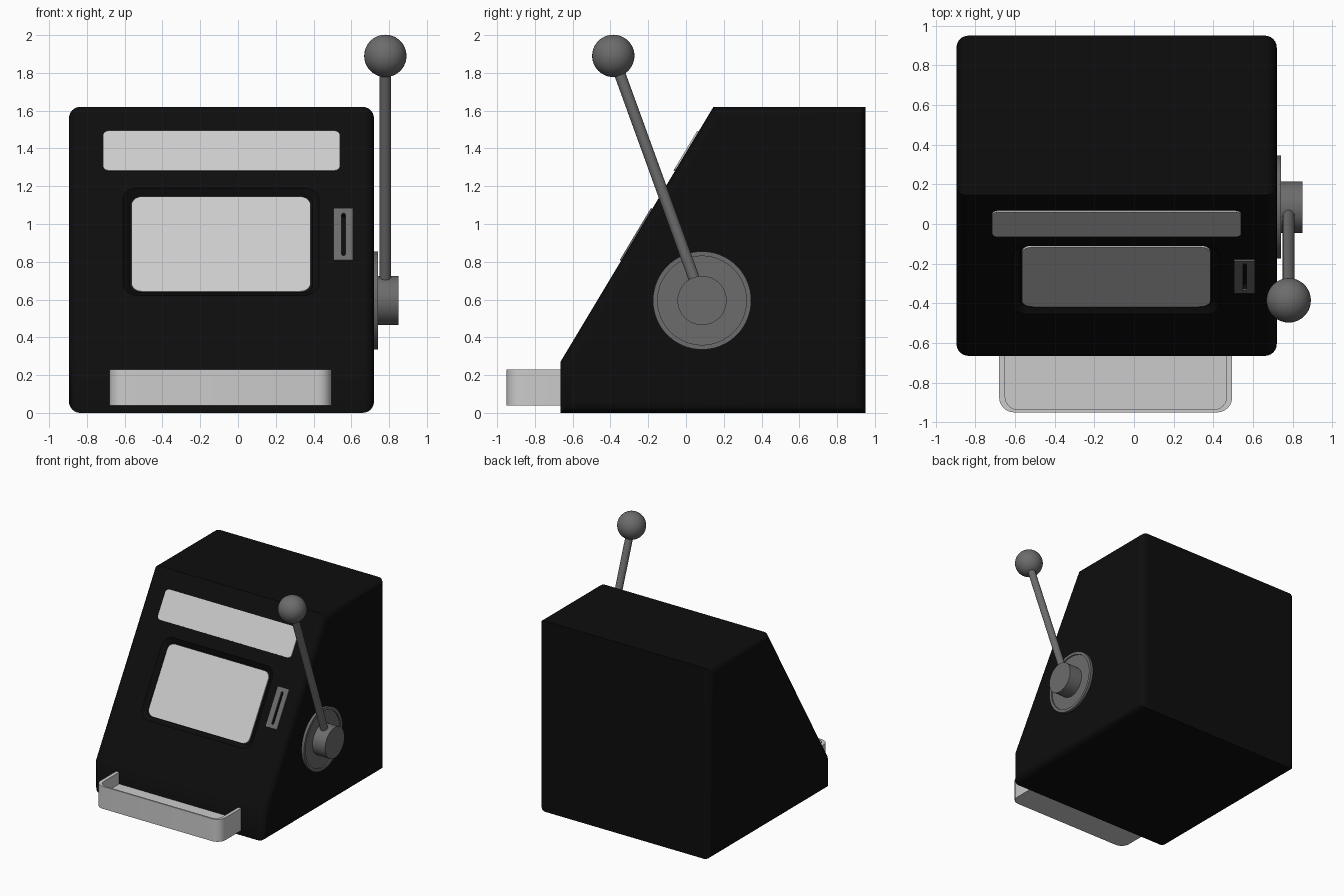
import bpy, bmesh
from math import sin, cos, pi, radians
from mathutils import Matrix, Vector

if "Cube" in bpy.data.objects:
    bpy.data.objects.remove(bpy.data.objects["Cube"])


def material(name, v):
    m = bpy.data.materials.new(name)
    m.diffuse_color = (v, v, v, 1)
    m.use_nodes = True
    m.node_tree.nodes["Principled BSDF"].inputs["Base Color"].default_value = m.diffuse_color
    return m


BLACK = material("black_paint", 0.004)
STEEL = material("dark_steel", 0.15)

# Sloped front panel frame: x across, u up the slope, n outward
P0, P1 = Vector((0, -0.665, 0.27)), Vector((0, 0.145, 1.62))
U = (P1 - P0).normalized()
N = Vector((1, 0, 0)).cross(U)
SLOPE = Matrix.Translation(P0) @ Matrix(((1, 0, 0), U, N)).transposed().to_4x4()


def finish(name, bm, mat=None, matrix=None):
    bmesh.ops.recalc_face_normals(bm, faces=bm.faces)
    if matrix:
        bm.transform(matrix)
    me = bpy.data.meshes.new(name)
    bm.to_mesh(me)
    bm.free()
    ob = bpy.data.objects.new(name, me)
    bpy.context.collection.objects.link(ob)
    if mat:
        me.materials.append(mat)
    return ob


def activate(ob):
    bpy.ops.object.select_all(action='DESELECT')
    ob.select_set(True)
    bpy.context.view_layer.objects.active = ob


def smooth(ob):
    activate(ob)
    bpy.ops.object.shade_smooth_by_angle(angle=radians(32))


def cut(ob, cutter):
    activate(ob)
    mod = ob.modifiers.new("cut", 'BOOLEAN')
    mod.object, mod.solver = cutter, 'EXACT'
    bpy.ops.object.modifier_apply(modifier=mod.name)


def loft(bm, rings):
    """Skin closed rings of points and cap both ends."""
    loops = [[bm.verts.new(p) for p in ring] for ring in rings]
    for a, b in zip(loops, loops[1:]):
        for i in range(len(a)):
            j = (i + 1) % len(a)
            bm.faces.new((a[i], a[j], b[j], b[i]))
    bm.faces.new(loops[0])
    bm.faces.new(loops[-1])


def rounded(x0, x1, y0, y1, r, z, seg=6):
    pts = []
    corners = ((x1 - r, y1 - r), (x0 + r, y1 - r), (x0 + r, y0 + r), (x1 - r, y0 + r))
    for k, (cx, cy) in enumerate(corners):
        for i in range(seg + 1):
            a = pi / 2 * (k + i / seg)
            pts.append((cx + r * cos(a), cy + r * sin(a), z))
    return pts


def panel(name, x0, x1, u0, u1, r, levels, mat=None):
    """Rounded plate on the slope; levels are (inset, n) pairs."""
    bm = bmesh.new()
    loft(bm, [rounded(x0 + i, x1 - i, u0 + i, u1 - i, r - i, n) for i, n in levels])
    return finish(name, bm, mat, SLOPE)


def lathe(name, profile, centre, mat, seg=64):
    """Turn (radius, x) pairs about the x axis."""
    bm = bmesh.new()
    loft(bm, [[(x, r * cos(2 * pi * i / seg), r * sin(2 * pi * i / seg))
               for i in range(seg)] for r, x in profile])
    return finish(name, bm, mat, Matrix.Translation(centre))


# Cabinet: side profile extruded across, side outlines rounded over
side = [(-0.665, 0), (-0.665, 0.27), (0.145, 1.62), (0.95, 1.62), (0.95, 0)]
bm = bmesh.new()
loft(bm, [[(x, y, z) for y, z in side] for x in (-0.895, 0.72)])
rims = [e for e in bm.edges if abs(e.verts[0].co.x - e.verts[1].co.x) < 1e-5]
bmesh.ops.bevel(bm, geom=rims, offset=0.06, segments=6, profile=0.5, affect='EDGES')
cabinet = finish("cabinet", bm, BLACK)

# Screen recess and coin slot openings
recess = panel("recess_cutter", -0.61, 0.43, 0.41, 1.075, 0.08,
               [(0, 0.02), (0, 0), (0.012, -0.012), (0.035, -0.03)])
slot = panel("slot_cutter", 0.549, 0.568, 0.652, 0.915, 0.009, [(0, -0.03), (0, 0.03)])
coin_plate = panel("coin_plate", 0.505, 0.61, 0.624, 0.945, 0.004,
                   [(0, -0.003), (0, 0.008)], STEEL)
cut(cabinet, recess)
cut(cabinet, slot)
cut(coin_plate, slot)
for c in (recess, slot):
    bpy.data.objects.remove(c)
smooth(cabinet)
activate(cabinet)
cabinet.modifiers.new("weighted", 'WEIGHTED_NORMAL').keep_sharp = True

# Screen and top sign
panel("screen", -0.565, 0.385, 0.448, 1.033, 0.055, [(0, -0.04), (0, -0.02)])
panel("top_sign", -0.715, 0.54, 1.178, 1.423, 0.03, [(0, -0.005), (0, 0.008)])

# Payout tray: open dish whose back end sits inside the cabinet
bm = bmesh.new()
outer = (-0.68, 0.495, -0.95, -0.5, 0.075)
inner = (-0.65, 0.467, -0.936, -0.52, 0.065)
loft(bm, [rounded(*outer, 0.04), rounded(*outer, 0.23),
          rounded(*inner, 0.23), rounded(*inner, 0.13)])
smooth(finish("payout_tray", bm))

# Lever: mounting disc, hub, arm and ball
pivot = Vector((0, 0.085, 0.595))
knob = Vector((0.78, -0.385, 1.89))
smooth(lathe("lever_disc", [(0.26, 0.71), (0.26, 0.742), (0.235, 0.742),
                            (0.235, 0.731), (0.1, 0.731)], pivot, STEEL))
smooth(lathe("lever_hub", [(0.13, 0.715), (0.13, 0.85)], pivot, STEEL))

start = pivot + Vector((0.78, 0, 0))
axis = knob - start
bm = bmesh.new()
bmesh.ops.create_cone(bm, cap_ends=True, segments=24, radius1=0.03, radius2=0.03,
                      depth=axis.length)
turn = axis.to_track_quat('Z', 'Y').to_matrix().to_4x4()
smooth(finish("lever_arm", bm, STEEL, Matrix.Translation((start + knob) / 2) @ turn))

bm = bmesh.new()
bmesh.ops.create_uvsphere(bm, u_segments=40, v_segments=24, radius=0.112)
smooth(finish("lever_ball", bm, STEEL, Matrix.Translation(knob)))
